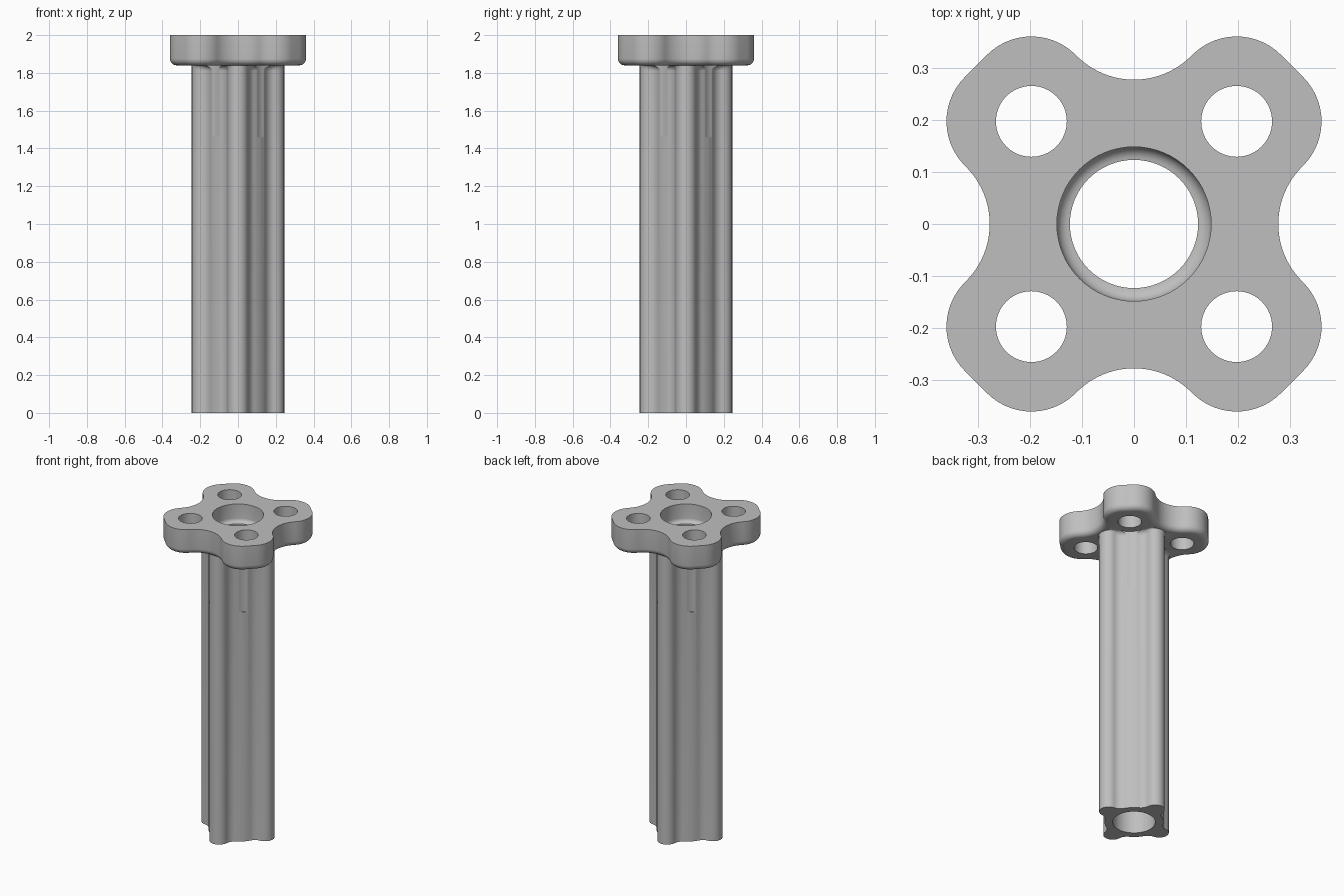
import bpy, bmesh
from math import sin, cos, atan2, degrees, radians, pi, hypot, sqrt
from mathutils import Vector

cube = bpy.data.objects.get("Cube")
if cube:
    bpy.data.objects.remove(cube, do_unlink=True)

grey = bpy.data.materials.new("plain grey")
grey.use_nodes = True
GREY = (0.52, 0.52, 0.52, 1)
grey.diffuse_color = GREY
grey.node_tree.nodes["Principled BSDF"].inputs["Base Color"].default_value = GREY


def arc(cx, cy, r, a0, a1, n):
    steps = [radians(a0 + (a1 - a0) * i / n) for i in range(n + 1)]
    return [Vector((cx + r * cos(a), cy + r * sin(a))) for a in steps]


def four_fold(half):
    """Mirror an eighth of an outline over the diagonal, then turn it four times."""
    quarter = half + [Vector((p.y, p.x)) for p in reversed(half)]
    pts = []
    for k in range(4):
        for p in quarter:
            q = Vector((p.x * cos(k * pi / 2) - p.y * sin(k * pi / 2),
                        p.x * sin(k * pi / 2) + p.y * cos(k * pi / 2)))
            if not pts or (q - pts[-1]).length > 1e-4:
                pts.append(q)
    if (pts[0] - pts[-1]).length < 1e-4:
        pts.pop()
    return pts


def offset(pts, amount):
    """Move outline points along their outward normals; amount is a function of the point."""
    out = []
    for i, p in enumerate(pts):
        t = (pts[(i + 1) % len(pts)] - pts[i - 1]).normalized()
        out.append(p + Vector((t.y, -t.x)) * amount(p))
    return out


def loft(name, rings):
    """Closed solid from (outline, z) rings."""
    bm = bmesh.new()
    loops = [[bm.verts.new((p.x, p.y, z)) for p in pts] for pts, z in rings]
    n = len(loops[0])
    for low, high in zip(loops, loops[1:]):
        for i in range(n):
            j = (i + 1) % n
            bm.faces.new((low[i], low[j], high[j], high[i]))
    bm.faces.new(loops[0][::-1])
    bm.faces.new(loops[-1])
    mesh = bpy.data.meshes.new(name)
    bm.to_mesh(mesh)
    bm.free()
    mesh.materials.append(grey)
    ob = bpy.data.objects.new(name, mesh)
    bpy.context.collection.objects.link(ob)
    return ob


def circle(r, cx=0, cy=0, n=64):
    return arc(cx, cy, r, 0, 360, n)[:-1]


def combine(target, other, operation):
    """Apply a boolean and remove the helper."""
    other.hide_render = True
    bpy.context.view_layer.objects.active = target
    mod = target.modifiers.new(operation, 'BOOLEAN')
    mod.operation, mod.object, mod.solver = operation, other, 'EXACT'
    bpy.ops.object.modifier_apply(modifier=mod.name)
    bpy.data.objects.remove(other, do_unlink=True)


# Shaft outline: round core, four ribs on the axes, blended by fillets
TIP, CORE, RIB, RIB_AT, FILLET = 0.245, 0.17, 0.055, 0.19, 0.06
fx = ((CORE + FILLET) ** 2 - (RIB + FILLET) ** 2 + RIB_AT ** 2) / (2 * RIB_AT)
fy = sqrt((CORE + FILLET) ** 2 - fx ** 2)
rib_end = degrees(atan2(fy, fx - RIB_AT))
core_start = degrees(atan2(fy, fx))
shaft_outline = four_fold(
    arc(RIB_AT, 0, RIB, 0, rib_end, 10)
    + arc(fx, fy, FILLET, rib_end + 180, core_start + 180, 8)
    + arc(0, 0, CORE, core_start, 45, 6))

# Shaft flares into the flange between the ribs
FLARE, FLANGE_Z = 0.03, 1.84
rings = [(shaft_outline, 0)]
for i in range(7):
    a = i / 6 * pi / 2
    grow = FLARE * (1 - cos(a))
    rings.append((offset(shaft_outline, lambda p: grow * (TIP - p.length) / (TIP - CORE)),
                  FLANGE_Z - FLARE + FLARE * sin(a)))
rings.append((rings[-1][0], FLANGE_Z + 0.02))
mount = loft("flanged_post", rings)

# Clearance grooves below the bolt holes
BOLT = 0.197
corners = [(sx * BOLT, sy * BOLT) for sx in (-1, 1) for sy in (-1, 1)]
for x, y in corners:
    groove = circle(0.113, x, y)
    combine(mount, loft("groove_cutter", [(groove, 1.46), (groove, FLANGE_Z)]), 'DIFFERENCE')

# Flange with four rounded corners and a rounded lower edge
EXTENT, WAIST, ROUND = 0.36, 0.277, 0.12
c = EXTENT - ROUND
hollow = (BOLT ** 2 + (c - WAIST) ** 2 - ROUND ** 2) / (2 * (ROUND + c - WAIST))
hx = WAIST + hollow
turn = degrees(atan2(BOLT, c - hx))
flange_outline = four_fold(
    arc(hx, 0, hollow, 180, turn, 10) + arc(c, BOLT, ROUND, turn - 180, 45, 14))
EDGE = 0.035
rings = []
for i in range(7):
    a = i / 6 * pi / 2
    inset = EDGE * (1 - sin(a))
    rings.append((offset(flange_outline, lambda p: -inset), FLANGE_Z + EDGE * (1 - cos(a))))
rings.append((flange_outline, 2))
flange = loft("flange", rings)
for x, y in corners:
    hole = circle(0.068, x, y)
    combine(flange, loft("bolt_hole_cutter", [(hole, 1.7), (hole, 2.1)]), 'DIFFERENCE')
combine(mount, flange, 'UNION')

# Central bore widening to a round-bottomed recess at the top
BORE, STEP, STEP_Z = 0.123, 0.025, 1.91
rings = [(circle(BORE), -0.1)]
for i in range(7):
    a = i / 6 * pi / 2
    rings.append((circle(BORE + STEP * sin(a)), STEP_Z - STEP * cos(a)))
rings.append((circle(BORE + STEP), 2.1))
combine(mount, loft("bore_cutter", rings), 'DIFFERENCE')

bpy.ops.object.select_all(action='DESELECT')
mount.select_set(True)
bpy.context.view_layer.objects.active = mount
bpy.ops.object.shade_smooth_by_angle(angle=radians(35))
